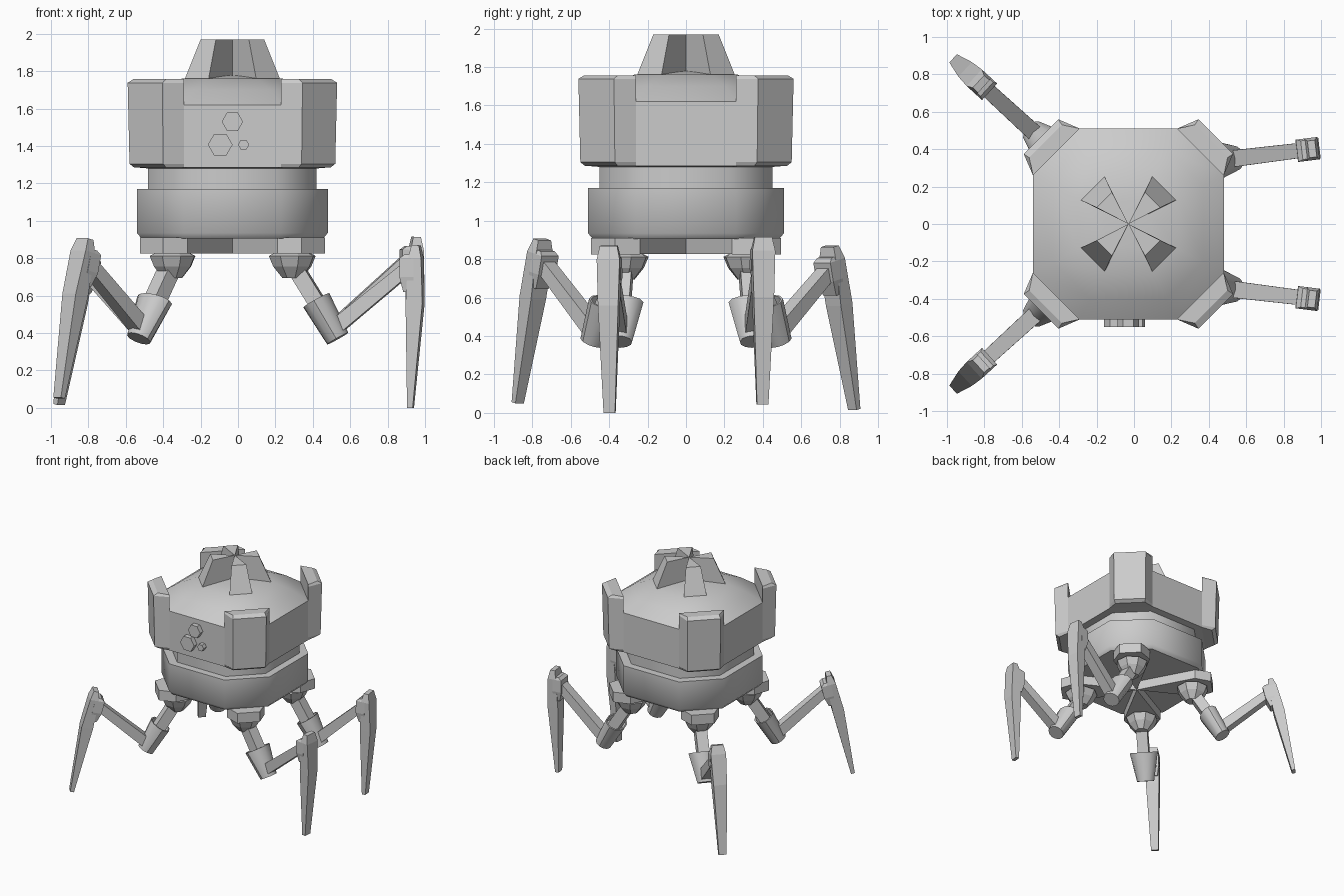
import bpy, bmesh
from math import sin, cos, pi, radians
from mathutils import Vector

if "Cube" in bpy.data.objects:
    bpy.data.objects.remove(bpy.data.objects["Cube"])

CX = -0.03  # body axis sits slightly left of the overall centre


def loft(name, rings, smooth=None):
    """Skin a list of equal-length point rings and cap both ends."""
    bm = bmesh.new()
    vs = [[bm.verts.new(p) for p in ring] for ring in rings]
    n = len(rings[0])
    for a, b in zip(vs, vs[1:]):
        for i in range(n):
            j = (i + 1) % n
            bm.faces.new((a[i], a[j], b[j], b[i]))
    bm.faces.new(vs[0][::-1])
    bm.faces.new(vs[-1])
    bmesh.ops.recalc_face_normals(bm, faces=bm.faces)
    me = bpy.data.meshes.new(name)
    bm.to_mesh(me)
    bm.free()
    ob = bpy.data.objects.new(name, me)
    bpy.context.collection.objects.link(ob)
    if smooth:
        bpy.ops.object.select_all(action='DESELECT')
        bpy.context.view_layer.objects.active = ob
        ob.select_set(True)
        bpy.ops.object.shade_smooth_by_angle(angle=radians(smooth))
    return ob


def octagon(h, z):
    c = h * 0.51
    pts = [(h, -c), (h, c), (c, h), (-c, h), (-h, c), (-h, -c), (-c, -h), (c, -h)]
    return [(x + CX, y, z) for x, y in pts]


def turn(pts, k, z):
    """Rotate plan points by k quarter turns about the body axis."""
    a = k * pi / 2
    return [(CX + x * cos(a) - y * sin(a), x * sin(a) + y * cos(a), z) for x, y in pts]


def corner(i, o, s):
    """Corner block plan: chamfer edge (i, o) and outer edge (s)."""
    return [i, s, s[::-1], o]


# Body
loft("upper_body", [octagon(0.45, 1.28), octagon(0.51, 1.285), octagon(0.51, 1.62)])
loft("domed_roof", [octagon(0.51, 1.62), octagon(0.40, 1.70), octagon(0.27, 1.76),
                    octagon(0.12, 1.772), octagon(0.02, 1.778)], 46)
loft("neck", [octagon(0.45, 1.15), octagon(0.45, 1.29)], 46)
loft("lower_ring", [octagon(0.485, 0.905), octagon(0.51, 0.935), octagon(0.51, 1.17)], 46)

for k, tag in enumerate(("back_right", "back_left", "front_left", "front_right")):
    # Corner pillars around the upper body
    rings = []
    for s, z in (((0.355, 0.525), 1.285), ((0.37, 0.55), 1.305),
                 ((0.375, 0.56), 1.738), ((0.355, 0.53), 1.757)):
        rings.append(turn(corner((0.26, 0.51), (0.51, 0.26), s), k, z))
    loft("pillar_" + tag, rings)
    # Roof fin: wedge running out from the centre
    loft("roof_fin_" + tag, [
        turn([(0, 0), (0.26, 0.13), (0.13, 0.26)], k, 1.745),
        turn([(0, 0), (0.17, 0.088), (0.088, 0.17)], k, 1.97)])
    # Underside wedge and mounting block
    loft("under_wedge_" + tag, [
        turn([(0, 0), (0.45, 0.24), (0.24, 0.45)], k, z) for z in (0.826, 0.92)])
    loft("leg_mount_" + tag, [
        turn(corner((0.24, 0.45), (0.45, 0.24), (0.37, 0.495)), k, z) for z in (0.825, 0.91)])

# Hexagon studs on the front
for i, (x, z, r) in enumerate(((-0.03, 1.53, 0.057), (-0.095, 1.407, 0.066), (0.03, 1.407, 0.03))):
    loft("front_stud_%d" % (i + 1), [
        [(x + r * cos(a * pi / 3), y, z + r * sin(a * pi / 3)) for a in range(6)]
        for y in (-0.50, -0.55)])


def leg(tag, hip, azimuth, lean, dz):
    a = radians(azimuth)

    def P(r, w, z):
        return (hip[0] + r * cos(a) - w * sin(a), hip[1] + r * sin(a) + w * cos(a), z)

    def bar(name, p, q, tp, tq, wp, wq):
        """Tapered box from p to q in the leg plane."""
        d = (Vector(q) - Vector(p)).normalized()
        n = Vector((-d.y, d.x))
        rings = []
        for c, t, w in ((Vector(p), tp, wp), (Vector(q), tq, wq)):
            lo, hi = c - n * t, c + n * t
            rings.append([P(lo.x, -w, lo.y), P(lo.x, w, lo.y), P(hi.x, w, hi.y), P(hi.x, -w, hi.y)])
        loft(name + tag, rings)

    # Faceted ball joint
    loft("hip_joint_" + tag, [
        [P(r * cos(t * pi / 4 + pi / 8), r * sin(t * pi / 4 + pi / 8), z) for t in range(8)]
        for r, z in ((0.055, 0.695), (0.105, 0.755), (0.13, 0.812), (0.10, 0.827))])
    bar("thigh_rod_", (0.02, 0.745), (0.16, 0.52), 0.043, 0.043, 0.045, 0.045)

    # Tapered knee cup with a recessed opening
    ax, u = Vector((0.49, -0.87)), Vector((0.87, 0.49))
    rings = []
    for dist, ru, rv in ((0.235, 0.065, 0.07), (0, 0.08, 0.115), (0, 0.07, 0.1), (0.05, 0.065, 0.09)):
        c = Vector((0.13, 0.575)) + ax * dist
        ring = []
        for t in range(12):
            e = c + u * ru * cos(t * pi / 6)
            ring.append(P(e.x, rv * sin(t * pi / 6), e.y))
        rings.append(ring)
    loft("knee_cup_" + tag, rings, 35)
    bar("lower_arm_", (0.22, 0.42), (0.62, 0.745 + dz), 0.042, 0.035, 0.045, 0.04)

    # Shin blade and its bracket lean about the outer joint
    t = radians(lean)

    def L(r, w, z):
        x, y = r - 0.64, z - 0.74
        return P(0.64 + x * cos(t) - y * sin(t), w, 0.74 + dz + x * sin(t) + y * cos(t))

    def block(name, rows):
        loft(name + tag, [[L(r0, -w, z), L(r1, -w, z), L(r1, w, z), L(r0, w, z)]
                          for r0, r1, w, z in rows])

    block("shin_", ((0.635, 0.665, 0.03, 0.0), (0.62, 0.71, 0.053, 0.56),
                    (0.63, 0.70, 0.06, 0.80), (0.645, 0.685, 0.045, 0.87)))
    block("shin_bracket_", ((0.605, 0.66, 0.045, 0.62), (0.585, 0.66, 0.06, 0.70),
                            (0.585, 0.66, 0.06, 0.80), (0.61, 0.66, 0.05, 0.82)))


leg("front_right", (0.29, -0.32), -7, -1, 0.0)
leg("back_right", (0.29, 0.32), 7, -1, 0.045)
leg("front_left", (-0.35, -0.32), 222.5, 13.5, 0.03)
leg("back_left", (-0.35, 0.32), 137.5, 13.5, -0.005)
